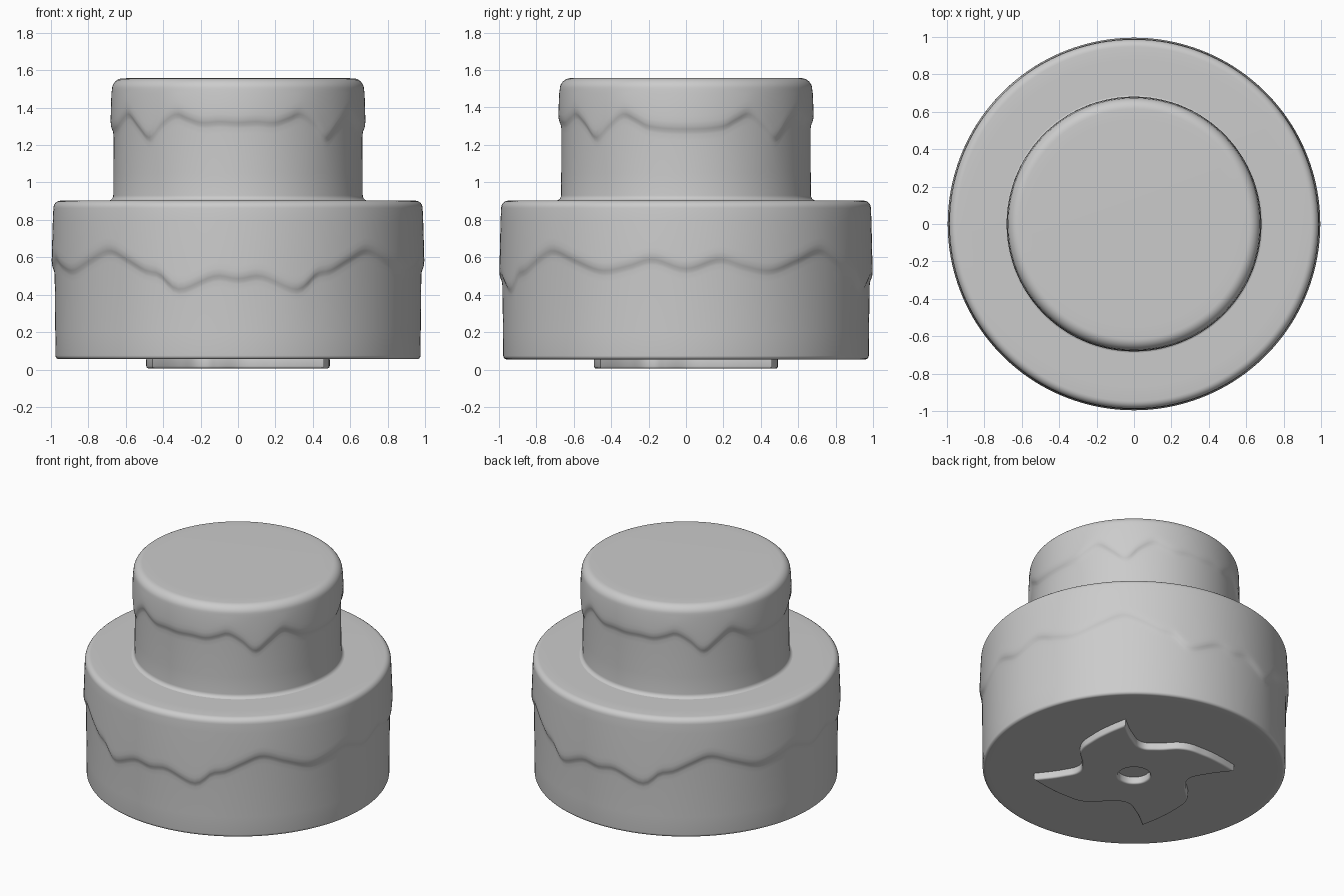
import bpy, bmesh, math

if "Cube" in bpy.data.objects:
    bpy.data.objects.remove(bpy.data.objects["Cube"])

SEGS = 192


def smooth_curve(keys, x):
    """Hermite interpolation through keys, flat at both ends."""
    n = len(keys)
    slope = [0.0] * n
    for i in range(1, n - 1):
        slope[i] = (keys[i + 1][1] - keys[i - 1][1]) / (keys[i + 1][0] - keys[i - 1][0])
    for i in range(n - 1):
        (x0, y0), (x1, y1) = keys[i], keys[i + 1]
        if x <= x1 or i == n - 2:
            h = x1 - x0
            t = (x - x0) / h
            return ((2*t**3 - 3*t*t + 1) * y0 + (t**3 - 2*t*t + t) * h * slope[i]
                    + (3*t*t - 2*t**3) * y1 + (t**3 - t*t) * h * slope[i + 1])


def arc(r, z, rad, start, end, steps=6):
    """Rounded corner of the profile around centre (r, z)."""
    out = []
    for i in range(steps + 1):
        a = math.radians(start + (end - start) * i / steps)
        out.append((r + rad * math.cos(a), z + rad * math.sin(a)))
    return out


def tier(name, lower, drip_keys, radius, upper):
    """Lathed cake tier whose icing edge height follows drip_keys (mirrored per quarter)."""
    edge = [(-0.06, 0), (-0.03, 0.001), (-0.015, 0.003), (0, 0.009),
            (0.015, 0.014), (0.04, 0.016), (0.07, 0.0155)]
    bm = bmesh.new()
    cols = []
    for s in range(SEGS):
        deg = 360 * s / SEGS
        fold = deg % 180
        d = smooth_curve(drip_keys, min(fold, 180 - fold))
        prof = lower + [(radius + dr, d + dz) for dz, dr in edge] + upper
        a = math.radians(deg)
        cols.append([bm.verts.new((r * math.sin(a), -r * math.cos(a), z)) for r, z in prof])
    for s in range(SEGS):
        c, n = cols[s], cols[(s + 1) % SEGS]
        for i in range(len(c) - 1):
            bm.faces.new((c[i], n[i], n[i + 1], c[i + 1]))
    bm.faces.new([c[-1] for c in cols])
    bm.faces.new([c[0] for c in reversed(cols)])
    me = bpy.data.meshes.new(name)
    bm.to_mesh(me)
    bm.free()
    for p in me.polygons:
        p.use_smooth = True
    ob = bpy.data.objects.new(name, me)
    bpy.context.collection.objects.link(ob)
    return ob


# Lower tier: angle from the front -> icing edge height
low_drip = [(0, .485), (7, .50), (17.5, .43), (21, .445), (25, .51), (30, .53), (37, .59),
            (44, .635), (53, .585), (63, .53), (72, .555), (79.5, .59), (90, .54)]
tier("lower_tier",
     [(0.92, 0.055)] + arc(0.956, 0.075, 0.02, -90, 0) + [(0.977, 0.2)],
     low_drip, 0.980,
     [(0.990, 0.80)] + arc(0.947, 0.863, 0.04, 0, 90) + [(0.87, 0.904)])

# Upper tier with a small fillet where it meets the lower one
top_drip = [(0, 1.32), (8.5, 1.325), (17, 1.32), (24, 1.345), (29.5, 1.365), (37, 1.315),
            (44.5, 1.24), (52, 1.30), (60, 1.365), (66, 1.34), (73, 1.30), (90, 1.285)]
tier("upper_tier",
     [(0.70, 0.895)] + arc(0.695, 0.931, 0.028, -90, -180) + [(0.666, 1.05)],
     top_drip, 0.665,
     [(0.677, 1.475)] + arc(0.614, 1.497, 0.06, 0, 90, 8) + [(0.55, 1.558)])

# Pinwheel foot under the cake, with a round hole
arm = [(0, .645), (.03, .46), (.08, .345), (.17, .32), (.35, .31), (.47, .22), (.56, .12)]
star = []
for k in range(4):
    for u, v in arm:
        for _ in range(k):
            u, v = v, -u
        star.append(((v - u) * math.sqrt(.5), (u + v) * math.sqrt(.5)))
hole = [(.105 * math.cos(i * math.pi / 4), .105 * math.sin(i * math.pi / 4)) for i in range(8)]

cu = bpy.data.curves.new("pinwheel_foot", 'CURVE')
cu.dimensions = '2D'
cu.fill_mode = 'BOTH'
cu.resolution_u = 8
cu.extrude = 0.018
cu.bevel_depth = 0.012
cu.bevel_resolution = 3
cu.offset = -0.010
for pts in (star, hole):
    sp = cu.splines.new('BEZIER')
    sp.bezier_points.add(len(pts) - 1)
    for i, (p, (x, y)) in enumerate(zip(sp.bezier_points, pts)):
        p.co = (x, y, 0)
        tip = pts is star and i % len(arm) == 0
        p.handle_left_type = p.handle_right_type = 'VECTOR' if tip else 'AUTO'
    sp.use_cyclic_u = True
foot = bpy.data.objects.new("pinwheel_foot", cu)
foot.location.z = 0.036
bpy.context.collection.objects.link(foot)
bpy.context.view_layer.objects.active = foot
foot.select_set(True)
bpy.ops.object.convert(target='MESH')
bpy.ops.object.shade_smooth_by_angle(angle=math.radians(40))
